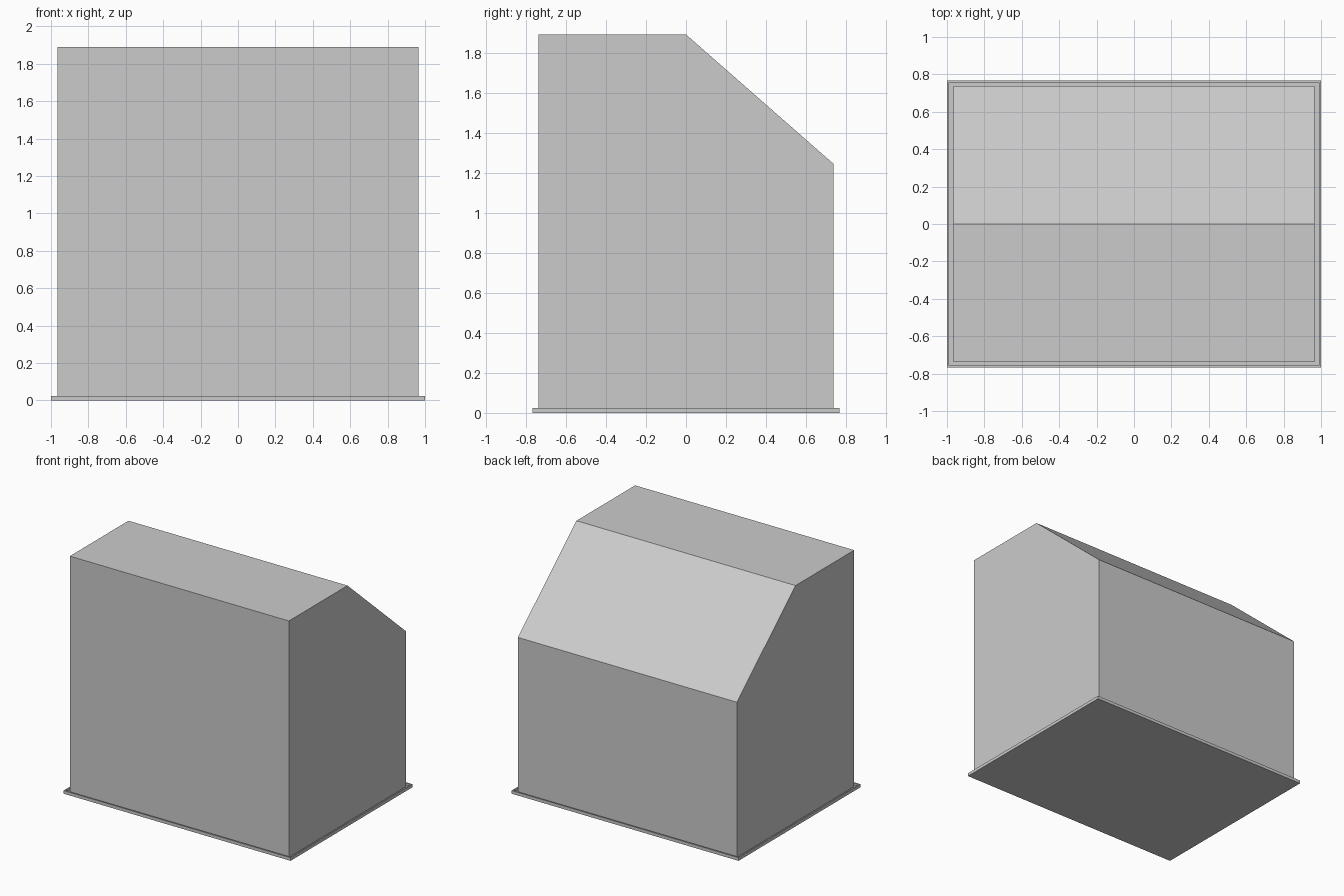
import bpy, bmesh

if "Cube" in bpy.data.objects:
    bpy.data.objects.remove(bpy.data.objects["Cube"])


def make_object(name, bm):
    bmesh.ops.recalc_face_normals(bm, faces=bm.faces)
    mesh = bpy.data.meshes.new(name)
    bm.to_mesh(mesh)
    bm.free()
    obj = bpy.data.objects.new(name, mesh)
    bpy.context.collection.objects.link(obj)
    return obj


def extrude_profile(name, profile, half_width):
    """Extrude a (y, z) profile along x, centred on x = 0."""
    bm = bmesh.new()
    face = bm.faces.new([bm.verts.new((-half_width, y, z)) for y, z in profile])
    ext = bmesh.ops.extrude_face_region(bm, geom=[face])
    verts = [v for v in ext["geom"] if isinstance(v, bmesh.types.BMVert)]
    bmesh.ops.translate(bm, verts=verts, vec=(2 * half_width, 0, 0))
    return make_object(name, bm)


def stacked_rings(name, rings):
    """Bridge rectangular rings (half x, half y, z) and cap both ends."""
    bm = bmesh.new()
    loops = [[bm.verts.new((sx * hx, sy * hy, z))
              for sx, sy in ((-1, -1), (1, -1), (1, 1), (-1, 1))]
             for hx, hy, z in rings]
    for a, b in zip(loops, loops[1:]):
        for i in range(4):
            j = (i + 1) % 4
            bm.faces.new((a[i], a[j], b[j], b[i]))
    bm.faces.new(loops[0])
    bm.faces.new(loops[-1])
    return make_object(name, bm)


# Cabinet body: flat roof at the front, sloping down to the back
extrude_profile("cabinet_body",
                [(-0.738, 0.008), (0.738, 0.008), (0.738, 1.243),
                 (0.0, 1.89), (-0.738, 1.89)], 0.965)

# Base tray: flat underside with a thin raised rim around the body
stacked_rings("base_tray",
              [(1.0, 0.767, 0.0), (1.0, 0.767, 0.025),
               (0.99, 0.757, 0.025), (0.99, 0.757, 0.008),
               (0.976, 0.745, 0.008)])
